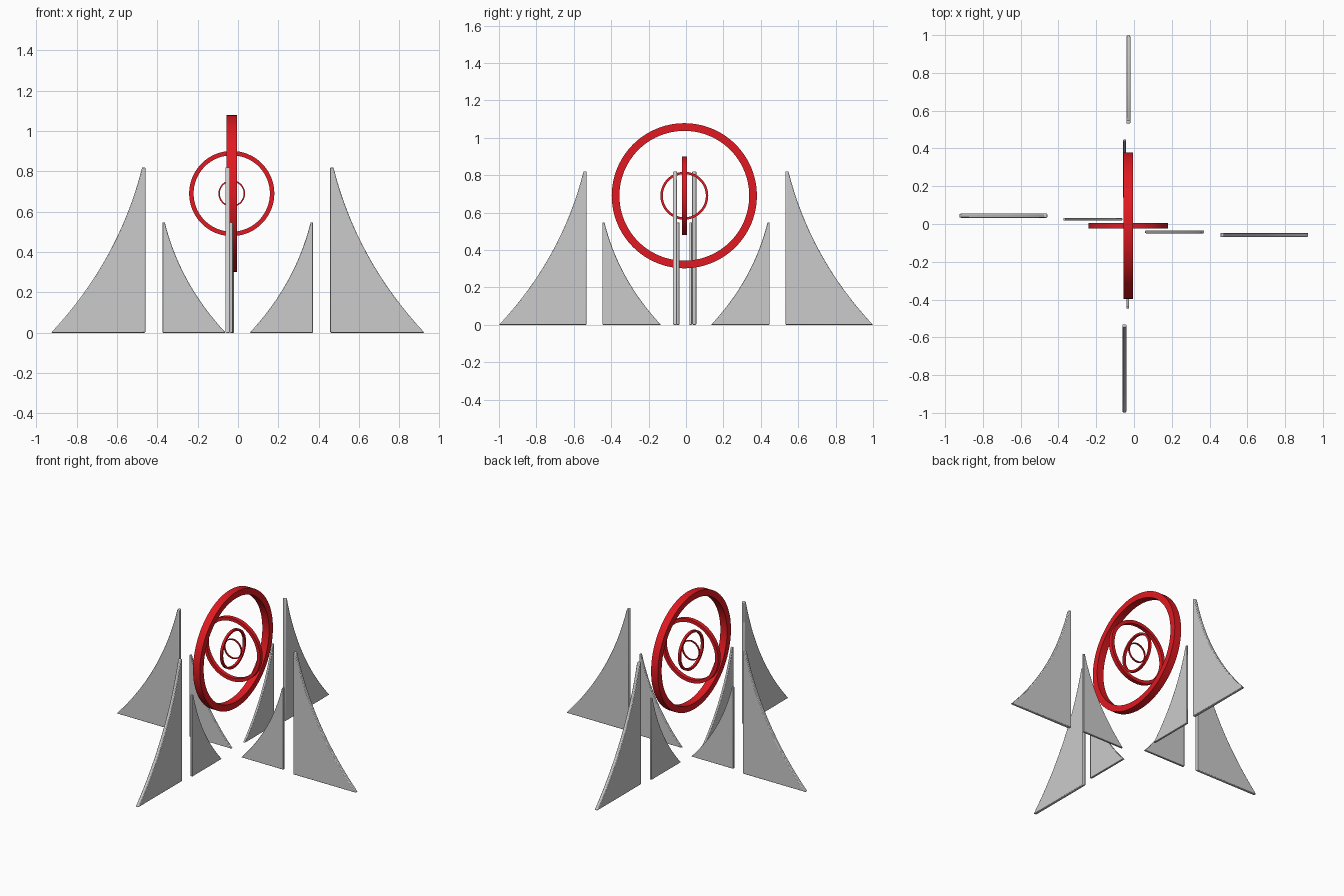
import bpy, bmesh, math
from mathutils import Matrix, Vector

if "Cube" in bpy.data.objects:
    bpy.data.objects.remove(bpy.data.objects["Cube"])

CENTRE = Vector((-0.031, -0.009, 0.69))

red = bpy.data.materials.new("red")
red.diffuse_color = (0.75, 0.01, 0.015, 1)
red.use_nodes = True
red.node_tree.nodes["Principled BSDF"].inputs["Base Color"].default_value = red.diffuse_color


def make_object(name, bm, material=None, bevel=0):
    bmesh.ops.recalc_face_normals(bm, faces=bm.faces)
    mesh = bpy.data.meshes.new(name)
    bm.to_mesh(mesh)
    bm.free()
    ob = bpy.data.objects.new(name, mesh)
    bpy.context.collection.objects.link(ob)
    if material:
        mesh.materials.append(material)
    if bevel:
        mod = ob.modifiers.new("edge_bevel", 'BEVEL')
        mod.width = bevel
        mod.segments = 2
        mod.limit_method = 'ANGLE'
        mod.use_clamp_overlap = False
    bpy.ops.object.select_all(action='DESELECT')
    ob.select_set(True)
    bpy.context.view_layer.objects.active = ob
    bpy.ops.object.shade_smooth_by_angle(angle=math.radians(30))
    return ob


def ring(name, axis, outer, band, depth, n=96):
    """Flat-sided hoop turned around the x or y axis."""
    bm = bmesh.new()
    section = [(outer, -depth / 2), (outer, depth / 2),
               (outer - band, depth / 2), (outer - band, -depth / 2)]
    loops = []
    for i in range(n):
        a = 2 * math.pi * i / n
        c, s = math.cos(a), math.sin(a)
        loops.append([bm.verts.new(CENTRE + Vector((d, r * c, r * s) if axis == 'x'
                                                   else (r * c, d, r * s)))
                      for r, d in section])
    for i in range(n):
        p, q = loops[i], loops[(i + 1) % n]
        for j in range(4):
            k = (j + 1) % 4
            bm.faces.new((p[j], q[j], q[k], p[k]))
    make_object(name, bm, red)


def fin(name, angle, start, length, height, top, thick, offset, direction):
    """Upright plate: straight tall edge at `start`, concave edge running along `direction`."""
    p0, p1, p2 = (length, 0), (length * 0.28, height * 0.44), (top, height)
    pts = [(0, 0)]
    for i in range(17):
        t = i / 16
        pts.append(tuple((1 - t) ** 2 * a + 2 * t * (1 - t) * b + t * t * c
                         for a, b, c in zip(p0, p1, p2)))
    pts.append((0, height))
    bm = bmesh.new()
    face = bm.faces.new([bm.verts.new((start + direction * d, -thick / 2, z)) for d, z in pts])
    ext = bmesh.ops.extrude_face_region(bm, geom=[face])
    verts = [v for v in ext['geom'] if isinstance(v, bmesh.types.BMVert)]
    bmesh.ops.translate(bm, verts=verts, vec=(0, thick, 0))
    bm.transform(Matrix.Translation(offset) @ Matrix.Rotation(math.radians(angle), 4, 'Z'))
    make_object(name, bm, bevel=thick * 0.2)


# Nested hoops, alternating planes
ring("outer_ring", 'x', 0.388, 0.041, 0.050)
ring("second_ring", 'y', 0.211, 0.022, 0.027)
ring("third_ring", 'x', 0.128, 0.013, 0.016)
ring("inner_ring", 'y', 0.066, 0.007, 0.009)

# Fins: side, angle, radial start of large and small, sideways offset of large and small
sides = [
    ("right", 0, 0.457, 0.371, (0, -0.058), (0, -0.042)),
    ("left", 180, 0.459, 0.374, (0, 0.044), (0, 0.025)),
    ("back", 90, 0.532, 0.447, (-0.030, 0), (-0.050, 0)),
    ("front", 270, 0.532, 0.447, (-0.051, 0), (-0.033, 0)),
]
for side, angle, r_large, r_small, o_large, o_small in sides:
    fin(side + "_large_fin", angle, r_large, 0.467, 0.82, 0.016, 0.022, (*o_large, 0), 1)
    fin(side + "_small_fin", angle, r_small, 0.313, 0.547, 0.011, 0.0145, (*o_small, 0), -1)
